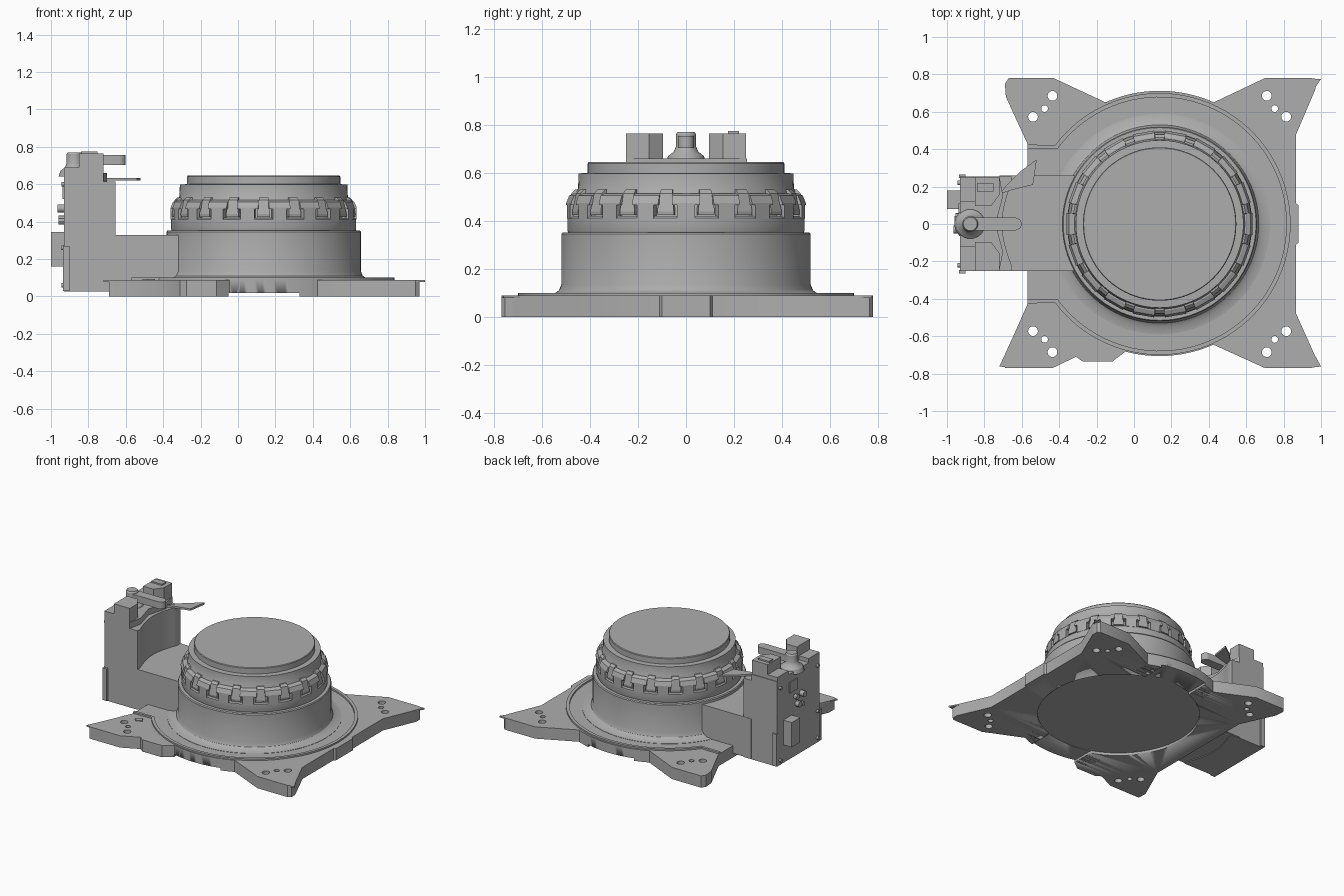
import bpy, bmesh
from math import sin, cos, pi, radians
from mathutils import Matrix, Vector

cube = bpy.data.objects.get("Cube")
if cube:
    bpy.data.objects.remove(cube, do_unlink=True)

grey = bpy.data.materials.new("machine grey")
grey.use_nodes = True
COLOR = (0.42, 0.42, 0.42, 1)
grey.diffuse_color = COLOR
next(n for n in grey.node_tree.nodes if n.type == 'BSDF_PRINCIPLED').inputs["Base Color"].default_value = COLOR

CX = 0.137  # drum axis


def add(name, mesh, smooth=True):
    ob = bpy.data.objects.new(name, mesh)
    bpy.context.scene.collection.objects.link(ob)
    mesh.materials.clear()
    mesh.materials.append(grey)
    if smooth:
        bpy.ops.object.select_all(action='DESELECT')
        ob.select_set(True)
        bpy.context.view_layer.objects.active = ob
        bpy.ops.object.shade_smooth_by_angle(angle=radians(30))
    return ob


def prism(name, loops, z0, z1):
    """Extrude a flat outline upwards; further loops are holes."""
    cu = bpy.data.curves.new(name, 'CURVE')
    cu.dimensions, cu.fill_mode, cu.extrude = '2D', 'BOTH', (z1 - z0) / 2
    for loop in loops:
        sp = cu.splines.new('POLY')
        sp.points.add(len(loop) - 1)
        for p, (x, y) in zip(sp.points, loop):
            p.co = (x, y, 0, 1)
        sp.use_cyclic_u = True
    tmp = bpy.data.objects.new("tmp", cu)
    bpy.context.scene.collection.objects.link(tmp)
    dg = bpy.context.evaluated_depsgraph_get()
    me = bpy.data.meshes.new_from_object(tmp.evaluated_get(dg))
    bpy.data.objects.remove(tmp, do_unlink=True)
    bm = bmesh.new()
    bm.from_mesh(me)
    bmesh.ops.remove_doubles(bm, verts=bm.verts, dist=1e-5)
    bmesh.ops.recalc_face_normals(bm, faces=bm.faces)
    bmesh.ops.translate(bm, verts=bm.verts, vec=(0, 0, (z0 + z1) / 2))
    bm.to_mesh(me)
    bm.free()
    return add(name, me)


def box(name, x, y, z):
    return prism(name, [[(x[0], y[0]), (x[1], y[0]), (x[1], y[1]), (x[0], y[1])]], *z)


def arc(cx, cy, r, a0, a1, n=24):
    return [(cx + r * cos(radians(a0 + (a1 - a0) * i / n)),
             cy + r * sin(radians(a0 + (a1 - a0) * i / n))) for i in range(n + 1)]


def circle(cx, cy, r, n=20):
    return arc(cx, cy, r, 0, 360, n)[:-1]


def lathe(name, profile, cx, cy, n=96):
    bm = bmesh.new()
    vs = [bm.verts.new((r, 0, z)) for r, z in profile]
    es = [bm.edges.new(e) for e in zip(vs, vs[1:])]
    bmesh.ops.spin(bm, geom=vs + es, cent=(0, 0, 0), axis=(0, 0, 1), angle=2 * pi, steps=n)
    bmesh.ops.remove_doubles(bm, verts=bm.verts, dist=1e-4)
    bmesh.ops.recalc_face_normals(bm, faces=bm.faces)
    bmesh.ops.translate(bm, verts=bm.verts, vec=(cx, cy, 0))
    me = bpy.data.meshes.new(name)
    bm.to_mesh(me)
    bm.free()
    return add(name, me)


def ring_of_blocks(name, count, start, width, rows):
    """Tapered blocks around the drum; rows are (inner r, outer r, width factor, z)."""
    bm = bmesh.new()
    for k in range(count):
        rot = Matrix.Rotation(radians(start + 360 * k / count), 3, 'Z')
        quads = []
        for r0, r1, f, z in rows:
            w = width * f / 2
            quads.append([bm.verts.new(rot @ Vector(p) + Vector((CX, 0, 0)))
                          for p in ((r0, -w, z), (r1, -w, z), (r1, w, z), (r0, w, z))])
        bm.faces.new(quads[0][::-1])
        bm.faces.new(quads[-1])
        for a, b in zip(quads, quads[1:]):
            for i in range(4):
                j = (i + 1) % 4
                bm.faces.new((a[i], a[j], b[j], b[i]))
    me = bpy.data.meshes.new(name)
    bm.to_mesh(me)
    bm.free()
    return add(name, me, False)


# Base plate with four pointed feet and bolt holes
outline = [(-.57, .43), (-.685, .68), (-.69, .75), (-.67, .78), (-.43, .78)]
outline += arc(CX, 0, .712, 114, 66)
outline += [(.70, .78), (.95, .78), (.97, .765), (.97, .72), (.865, .475), (.865, .11), (.88, .1),
            (.88, -.1), (.865, -.11), (.865, -.475), (.97, -.71), (.97, -.755), (.95, -.77), (.70, -.77)]
outline += arc(CX, 0, .706, -66, -105)
outline += [(-.115, -.735), (-.275, -.735), (-.31, -.71), (-.435, -.77), (-.69, -.77), (-.69, -.70), (-.57, -.43)]
holes = []
for sx in (-1, 1):
    for sy in (-1, 1):
        for dx, y, r in ((.573, .685, .026), (.615, .617, .018), (.677, .573, .026)):
            holes.append(circle(CX + sx * dx, sy * y, r))
plate = prism("base_plate", [outline] + holes, 0, .088)

# Shallow recess under the plate, open at front and back
recess = prism("recess_cutter", [circle(CX, 0, .55, 64)], -.05, .02)
slot = box("slot_cutter", (-.05, .33), (-.9, .9), (-.06, .018))
for cutter in (recess, slot):
    cutter.hide_render = True
    cutter.hide_viewport = True
    cutter.display_type = 'WIRE'
    mod = plate.modifiers.new(cutter.name, 'BOOLEAN')
    mod.operation, mod.object, mod.solver = 'DIFFERENCE', cutter, 'EXACT'

# Thin pointed tips on the feet
for label, pts in (("back", [(.9, .78), (.95, .70), (1, .775)]),
                   ("front", [(.93, -.77), (.95, -.67), (1, -.762)]),
                   ("side", [(-.62, -.77), (-.72, -.762), (-.65, -.61)])):
    prism(label + "_foot_tip", [pts], .078, .088)

# Raised lip running round the plate and out to the arm side
lip = [(-.57, .425)] + arc(CX, 0, .70, 143, -143, 72) + [(-.57, -.425), (-.57, -.405)]
lip += arc(CX, 0, .678, -143.5, 143.5, 72) + [(-.57, .405)]
prism("plate_lip", [lip], .08, .1)
prism("small_pad", [[(-.51, -.49), (-.465, -.455), (-.445, -.495), (-.485, -.515)]], .08, .094)

# Drum
lathe("drum", [(0, .05), (.59, .05), (.59, .09), (.55, .096), (.53, .11), (.52, .135), (.52, .345),
               (.515, .352), (.492, .352), (.495, .36), (.495, .412), (.488, .42), (.462, .42), (.455, .525),
               (.45, .535), (.448, .598), (.41, .6), (.41, .64), (.406, .645), (0, .645)], CX, 0)
ring_of_blocks("ring_pillars", 18, 10, .07,
               [(.43, .49, 1, .425), (.43, .492, 1, .44), (.43, .478, .75, .515), (.43, .462, .7, .53)])
ring_of_blocks("ring_tabs", 18, 0, .115,
               [(.43, .497, 1, .467), (.43, .497, 1, .475), (.43, .485, 1, .505), (.43, .462, 1, .515)])
ring_of_blocks("ring_lower_teeth", 18, 0, .075,
               [(.43, .497, 1, .41), (.43, .497, 1, .47)])

# Arm and upright housing with a hollowed inner face
box("arm", (-.72, -.3), (-.25, .258), (.03, .327))
hollow = [(-.655 - .05 * sin(pi * i / 16), -.22 + .44 * i / 16) for i in range(17)]
prism("housing", [[(-.93, -.25), (-.655, -.25)] + hollow + [(-.655, .255), (-.93, .255)]], .025, .615)
prism("housing_top", [[(-.93, -.25), (-.72, -.25), (-.70, -.15), (-.74, 0), (-.70, .15), (-.72, .255),
                       (-.93, .255)]], .6, .66)
for label, s in (("front", -1), ("back", 1)):
    prism(label + "_shoulder", [[(-.93, s * .25), (-.725, s * .25), (-.725, s * .19), (-.79, s * .12),
                                 (-.93, s * .12)]], .65, .69)
    prism(label + "_post", [[(-.85, s * .25), (-.72, s * .25), (-.72, s * .155), (-.765, s * .095),
                             (-.85, s * .095)]], .65, .765)
    box(label + "_edge_strip", (-.935, -.9), sorted((s * .245, s * .265)), (.03, .27))
box("post_cap", (-.84, -.75), (.175, .22), (.76, .775))

# Lever on a flared hub
lathe("lever_hub", [(0, .64), (.085, .64), (.075, .67), (.05, .69), (.042, .71), (.042, .76), (.036, .77),
                    (0, .77)], -.875, 0, 32)
prism("lever", [arc(-.635, 0, .034, -90, 90, 12) + arc(-.875, 0, .034, 90, 270, 12)], .703, .755)

# Thin blade beside the housing
prism("blade", [[(-.72, .16), (-.68, .21), (-.61, .28), (-.52, .345), (-.54, .21), (-.66, .18)]], .62, .634)

# Fittings on the outer face
box("outer_box", (-1, -.92), (.08, .18), (.16, .345))
box("outer_panel", (-.937, -.92), (.02, .11), (.52, .6))
for i, (y, z, r, d) in enumerate(((-.03, .47, .022, .035), (.02, .41, .022, .03), (-.02, .4, .016, .03),
                                  (.04, .47, .018, .025), (-.22, .6, .012, .015), (-.22, .26, .012, .015),
                                  (-.22, .06, .012, .015), (.22, .6, .012, .015), (.22, .06, .012, .015))):
    knob = prism("outer_knob_%d" % (i + 1), [circle(0, 0, r, 12)], -.01, d)
    knob.rotation_euler = (0, -pi / 2, 0)
    knob.location = (-.93, y, z)
